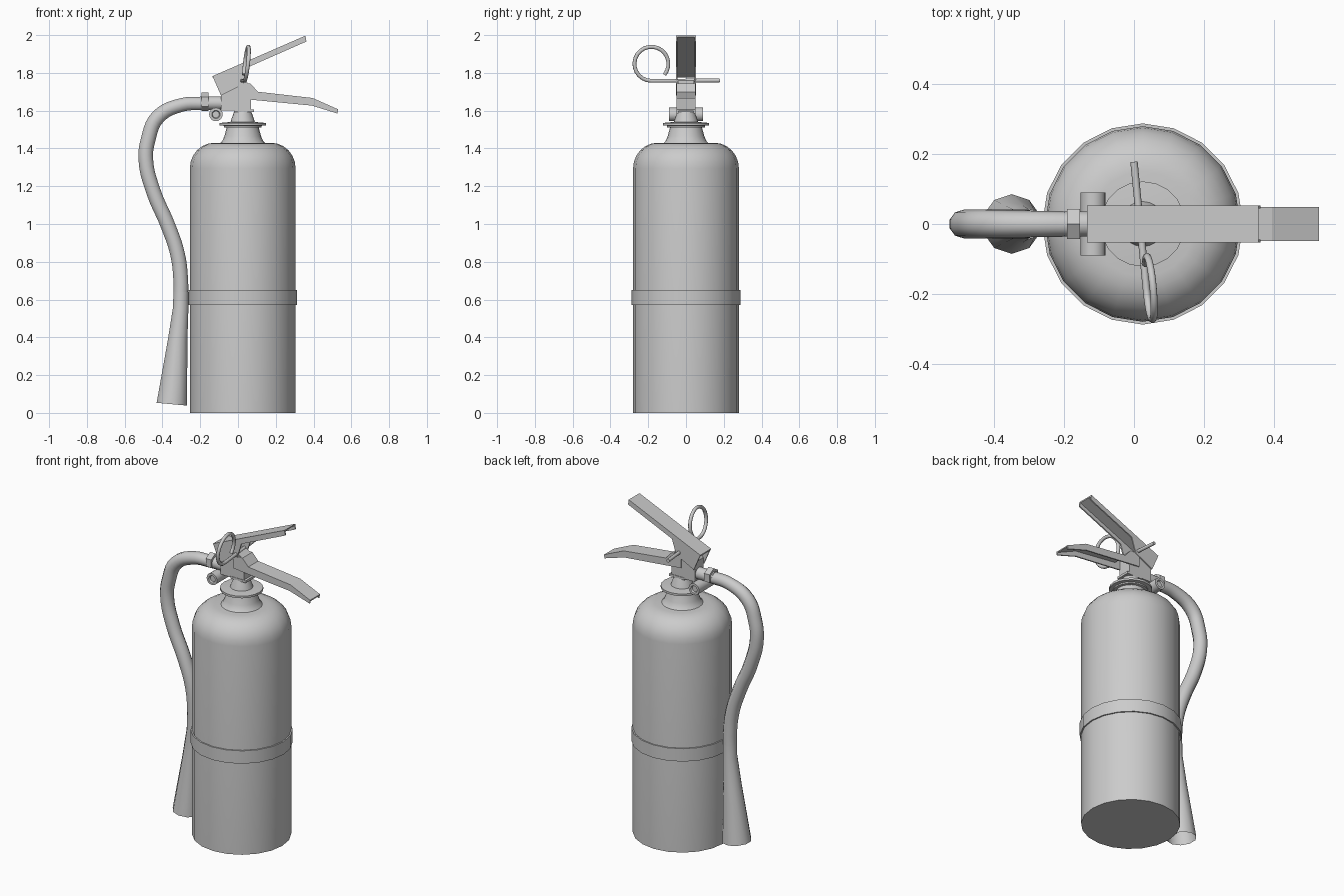
import bpy, bmesh, math
from mathutils import Vector, Matrix

if "Cube" in bpy.data.objects:
    bpy.data.objects.remove(bpy.data.objects["Cube"])

CX = 0.025  # axis of the cylinder


def finish(bm, name, smooth=True):
    bmesh.ops.remove_doubles(bm, verts=bm.verts, dist=1e-5)
    bmesh.ops.recalc_face_normals(bm, faces=bm.faces)
    me = bpy.data.meshes.new(name)
    bm.to_mesh(me)
    bm.free()
    ob = bpy.data.objects.new(name, me)
    bpy.context.collection.objects.link(ob)
    select(ob)
    if smooth:
        bpy.ops.object.shade_smooth_by_angle(angle=math.radians(35))
    return ob


def select(ob):
    bpy.ops.object.select_all(action='DESELECT')
    ob.select_set(True)
    bpy.context.view_layer.objects.active = ob


def lathe(name, profile, steps=20, origin=(CX, 0, 0), axis='Z', smooth=True):
    """Spin (radius, height) points about Z, then lay the axis along X, Y or Z."""
    bm = bmesh.new()
    vs = [bm.verts.new((r, 0, z)) for r, z in profile]
    es = [bm.edges.new(p) for p in zip(vs, vs[1:])]
    bmesh.ops.spin(bm, geom=vs + es, cent=(0, 0, 0), axis=(0, 0, 1),
                   angle=2 * math.pi, steps=steps)
    rot = {'Z': Matrix(), 'X': Matrix.Rotation(math.pi / 2, 4, 'Y'),
           'Y': Matrix.Rotation(-math.pi / 2, 4, 'X')}[axis]
    bmesh.ops.transform(bm, matrix=Matrix.Translation(origin) @ rot, verts=bm.verts)
    return finish(bm, name, smooth)


def prism(bm, pts, y0, y1):
    """Extrude an xz outline from y0 to y1."""
    f = bm.faces.new([bm.verts.new((x, y0, z)) for x, z in pts])
    r = bmesh.ops.extrude_face_region(bm, geom=[f])
    moved = [v for v in r['geom'] if isinstance(v, bmesh.types.BMVert)]
    bmesh.ops.translate(bm, vec=(0, y1 - y0, 0), verts=moved)


def channel(name, top, under, half, t=0.008):
    """Folded sheet lever: a top plate with two side flanges, open below."""
    bm = bmesh.new()
    plate = top + [(x, z - t) for x, z in reversed(top)]
    prism(bm, plate, -half + t, half - t)
    for s in (-1, 1):
        prism(bm, top + under, s * half, s * (half - t))
    return finish(bm, name, False)


def tube(name, pts, radius, radii=None, kind='BEZIER', res=5, caps=True):
    cu = bpy.data.curves.new(name, 'CURVE')
    cu.dimensions = '3D'
    cu.bevel_depth = radius
    cu.bevel_resolution = 3
    cu.resolution_u = res
    cu.use_fill_caps = caps
    sp = cu.splines.new(kind)
    items = sp.bezier_points if kind == 'BEZIER' else sp.points
    items.add(len(pts) - 1)
    for i, (it, p) in enumerate(zip(items, pts)):
        if kind == 'BEZIER':
            it.co = p
            it.handle_left_type = it.handle_right_type = 'AUTO'
        else:
            it.co = (*p, 1)
        it.radius = radii[i] if radii else 1
    ob = bpy.data.objects.new(name, cu)
    bpy.context.collection.objects.link(ob)
    select(ob)
    bpy.ops.object.convert(target='MESH')
    bpy.ops.object.shade_smooth_by_angle(angle=math.radians(40))
    return ob


# Pressure cylinder with rounded shoulder
R, shoulder = 0.28, 1.295
arc = [(R - 0.13 * (1 - math.cos(a)), shoulder + 0.135 * math.sin(a))
       for a in (i * math.pi / 12 for i in range(7))]
lathe("cylinder_body", [(0, 0), (R, 0)] + arc + [(0, 1.43)])

# Strap around the cylinder
lathe("cylinder_strap", [(R - .005, .57), (.288, .57), (.288, .65), (R - .005, .65)])

# Neck with collar
lathe("neck", [(.122, 1.425), (.108, 1.44), (.097, 1.465), (.085, 1.51), (.1, 1.512),
               (.1, 1.52), (.122, 1.522), (.122, 1.535), (.066, 1.54), (0, 1.54)])
lathe("valve_stem", [(.066, 1.535), (.06, 1.555), (.042, 1.605), (0, 1.605)])

# Valve block with base plate
bm = bmesh.new()
prism(bm, [(-.09, 1.6), (.07, 1.6), (.07, 1.735), (.03, 1.76), (-.06, 1.76), (-.09, 1.72)],
      -.042, .042)
prism(bm, [(-.02, 1.593), (.085, 1.593), (.085, 1.607), (-.02, 1.607)], -.045, .045)
finish(bm, "valve_block", False)

# Levers
channel("carry_handle", [(-.135, 1.783), (-.01, 1.837), (.357, 1.997)],
        [(.362, 1.966), (.06, 1.833), (.03, 1.74), (-.09, 1.68)], .053)
channel("squeeze_lever", [(.0, 1.745), (.065, 1.745), (.105, 1.7), (.395, 1.667), (.53, 1.607)],
        [(.527, 1.585), (.39, 1.627), (.1, 1.655), (.0, 1.665)], .049)

# Gauge cross-barrel with recessed ends
lathe("gauge_barrel", [(0, -.08), (.018, -.08), (.022, -.09), (.036, -.09),
                       (.036, .09), (.022, .09), (.018, .08), (0, .08)],
      16, (-.117, 0, 1.58), 'Y')

# Outlet and hexagonal coupling nut
lathe("outlet", [(0, -.2), (.036, -.2), (.036, -.08), (0, -.08)], 16, (0, 0, 1.64), 'X')
lathe("coupling_nut", [(.03, -.192), (.049, -.192), (.049, -.155), (.03, -.155)],
      6, (0, 0, 1.647), 'X', False)

# Hose
path = [(-.17, 1.638), (-.30, 1.63), (-.425, 1.565), (-.475, 1.45), (-.488, 1.34),
        (-.447, 1.17), (-.37, .99), (-.32, .84), (-.303, .7), (-.303, .6)]
tube("hose", [(x, 0, z) for x, z in path], .04, [.9, .95] + [1.02] * 8)

# Flared nozzle, open at the bottom
tube("nozzle", [(-.302, 0, .64), (-.303, 0, .56), (-.32, 0, .38), (-.35, 0, .046)], .042,
     [1, 1.02, 1.3, 2.03], 'POLY', caps=False)

# Safety pin bent into a pull ring
c, u, v = Vector((.045, -.183, 1.848)), Vector((.09, -1, 0)), Vector((.11, 0, 1))
ring = [c + .09 * (u * math.sin(a) - v * math.cos(a))
        for a in (math.radians(310) * i / 20 for i in range(21))]
tube("safety_pin", [Vector((0, .178, 1.76))] + ring, .0105, kind='POLY')
